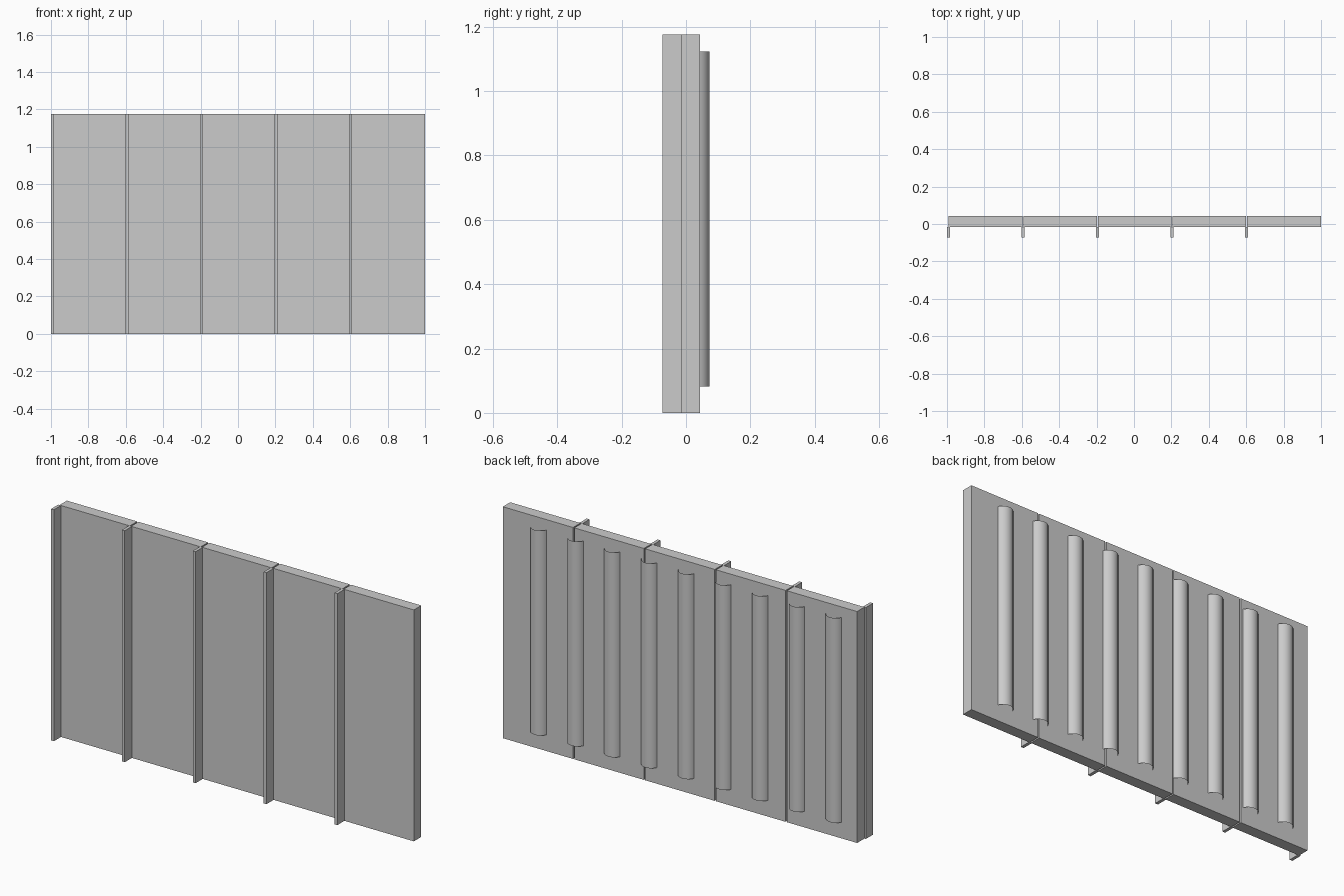
import bpy, bmesh, math

if "Cube" in bpy.data.objects:
    bpy.data.objects.remove(bpy.data.objects["Cube"], do_unlink=True)

HEIGHT = 1.176
FRONT, BACK = -0.016, 0.043      # panel faces
START, PITCH = -0.992, 0.3984    # first joint and joint spacing
GAP = 0.007                      # slit between neighbouring panels

grey = bpy.data.materials.new("plain grey")
grey.use_nodes = True
grey.diffuse_color = (0.6, 0.6, 0.6, 1)
grey.node_tree.nodes["Principled BSDF"].inputs["Base Color"].default_value = (0.6, 0.6, 0.6, 1)


def finish(name, bm):
    mesh = bpy.data.meshes.new(name)
    bm.to_mesh(mesh)
    bm.free()
    mesh.materials.append(grey)
    obj = bpy.data.objects.new(name, mesh)
    bpy.context.collection.objects.link(obj)
    return obj


def box(name, x0, x1, y0, y1, z0, z1):
    bm = bmesh.new()
    bmesh.ops.create_cube(bm, size=1)
    bmesh.ops.scale(bm, vec=(x1 - x0, y1 - y0, z1 - z0), verts=bm.verts)
    bmesh.ops.translate(bm, vec=((x0 + x1) / 2, (y0 + y1) / 2, (z0 + z1) / 2), verts=bm.verts)
    return finish(name, bm)


def rib(name, x, half=0.044, sag=0.030, z0=0.082, z1=1.123, steps=16):
    """Open-ended curved shell bulging from the back face."""
    r = (half ** 2 + sag ** 2) / (2 * sag)
    span = math.asin(half / r)
    bm = bmesh.new()
    rows = []
    for i in range(steps + 1):
        a = span * (1 - 2 * i / steps)
        px, py = x + r * math.sin(a), BACK + sag - r + r * math.cos(a)
        rows.append([bm.verts.new((px, py, z)) for z in (z0, z1)])
    for a, b in zip(rows, rows[1:]):
        face = bm.faces.new((a[0], b[0], b[1], a[1]))
        face.smooth = True
    bm.normal_update()
    if sum(f.normal.y for f in bm.faces) < 0:
        bmesh.ops.reverse_faces(bm, faces=bm.faces)
    return finish(name, bm)


# Wall panels, each with an upright fin on the front of its joint
for i in range(5):
    joint = START + i * PITCH
    left = joint + (GAP / 2 if i else 0)
    right = joint + PITCH - (GAP / 2 if i < 4 else 0)
    box(f"wall_panel_{i + 1}", left, right, FRONT, BACK, 0, HEIGHT)
    box(f"front_fin_{i + 1}", joint - 0.008, joint + 0.008, -0.073, FRONT, 0, HEIGHT)

# Row of rounded ribs on the back
for i in range(9):
    rib(f"back_rib_{i + 1}", 0.799 - i * 0.2075)
